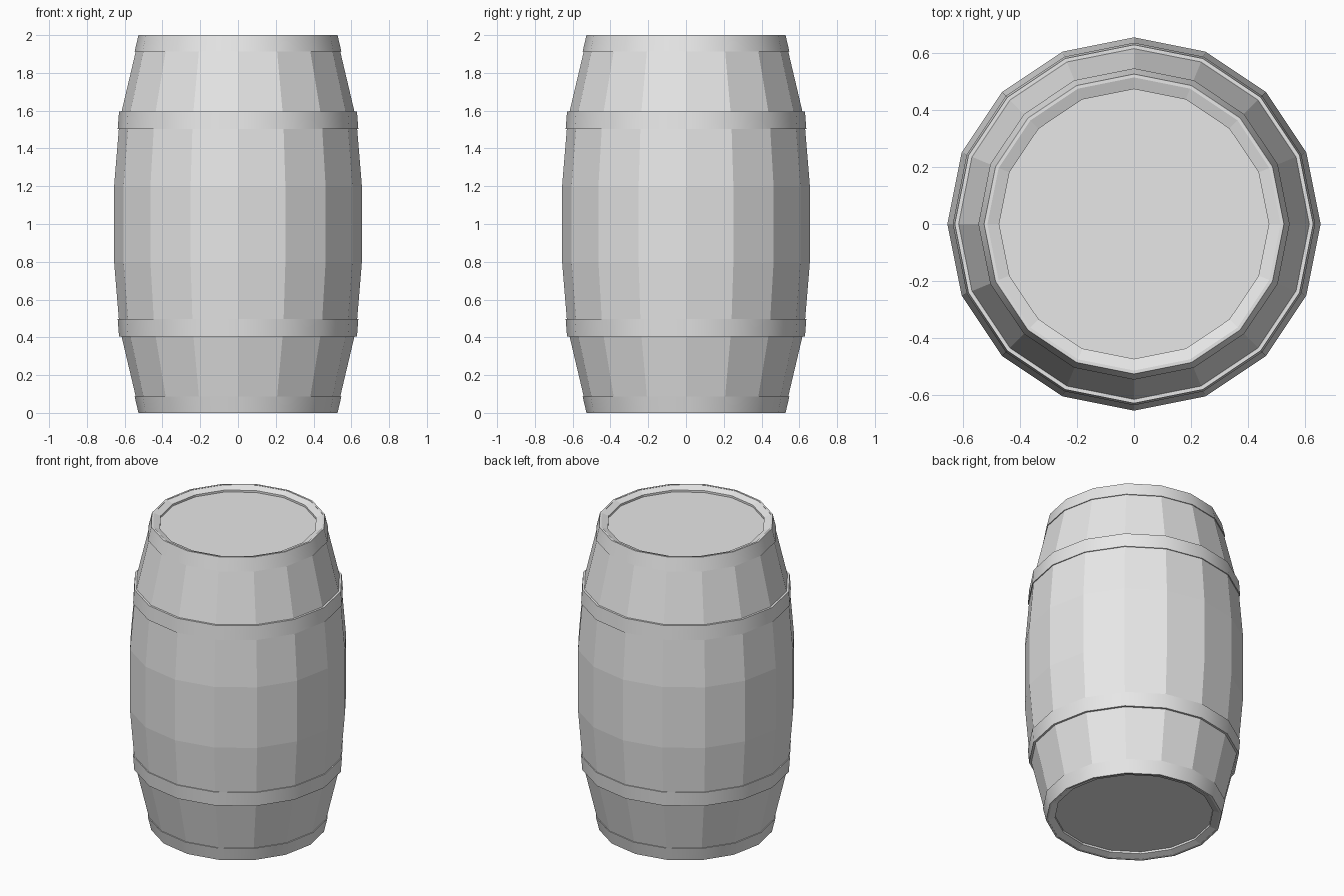
import bpy
import bmesh
import math

SIDES = 16

cube = bpy.data.objects.get("Cube")
if cube:
    bpy.data.objects.remove(cube, do_unlink=True)

grey = bpy.data.materials.new("plain grey")
grey.use_nodes = True
colour = (0.8, 0.8, 0.8, 1.0)
grey.diffuse_color = colour
grey.node_tree.nodes["Principled BSDF"].inputs["Base Color"].default_value = colour


def lathe(name, profile, closed=False, smooth=False):
    """Spin a (radius, height) profile around z."""
    bm = bmesh.new()
    rings = []
    for r, z in profile:
        if r == 0:
            rings.append([bm.verts.new((0, 0, z))] * SIDES)
        else:
            angles = [math.tau * i / SIDES for i in range(SIDES)]
            rings.append([bm.verts.new((r * math.cos(a), r * math.sin(a), z)) for a in angles])
    pairs = list(zip(rings, rings[1:]))
    if closed:
        pairs.append((rings[-1], rings[0]))
    for low, high in pairs:
        for i in range(SIDES):
            j = (i + 1) % SIDES
            corners = dict.fromkeys((low[i], low[j], high[j], high[i]))
            bm.faces.new(list(corners))
    bmesh.ops.recalc_face_normals(bm, faces=bm.faces)
    mesh = bpy.data.meshes.new(name)
    bm.to_mesh(mesh)
    bm.free()
    mesh.materials.append(grey)
    obj = bpy.data.objects.new(name, mesh)
    bpy.context.collection.objects.link(obj)
    if smooth:
        bpy.ops.object.select_all(action='DESELECT')
        obj.select_set(True)
        bpy.context.view_layer.objects.active = obj
        bpy.ops.object.shade_smooth_by_angle(angle=math.radians(35))
    return obj


def flip(profile):
    """Mirror a profile about mid height."""
    return [(r, 2 - z) for r, z in reversed(profile)]


# Staved body with recessed lids and inward sloping rims
lower_half = [(0, 0.03), (0.474, 0.03), (0.474, 0.017), (0.521, 0),
              (0.627, 0.45), (0.656, 0.8)]
lathe("barrel_body", lower_half + flip(lower_half))

# Hoops, mirrored from bottom to top
end_hoop = [(0.515, 0), (0.527, 0), (0.547, 0.086), (0.53, 0.086)]
belly_hoop = [(0.61, 0.405), (0.63, 0.405), (0.637, 0.497), (0.62, 0.497)]
for part, hoop in (("end_hoop", end_hoop), ("belly_hoop", belly_hoop)):
    lathe("lower_" + part, hoop, closed=True, smooth=True)
    lathe("upper_" + part, flip(hoop), closed=True, smooth=True)
